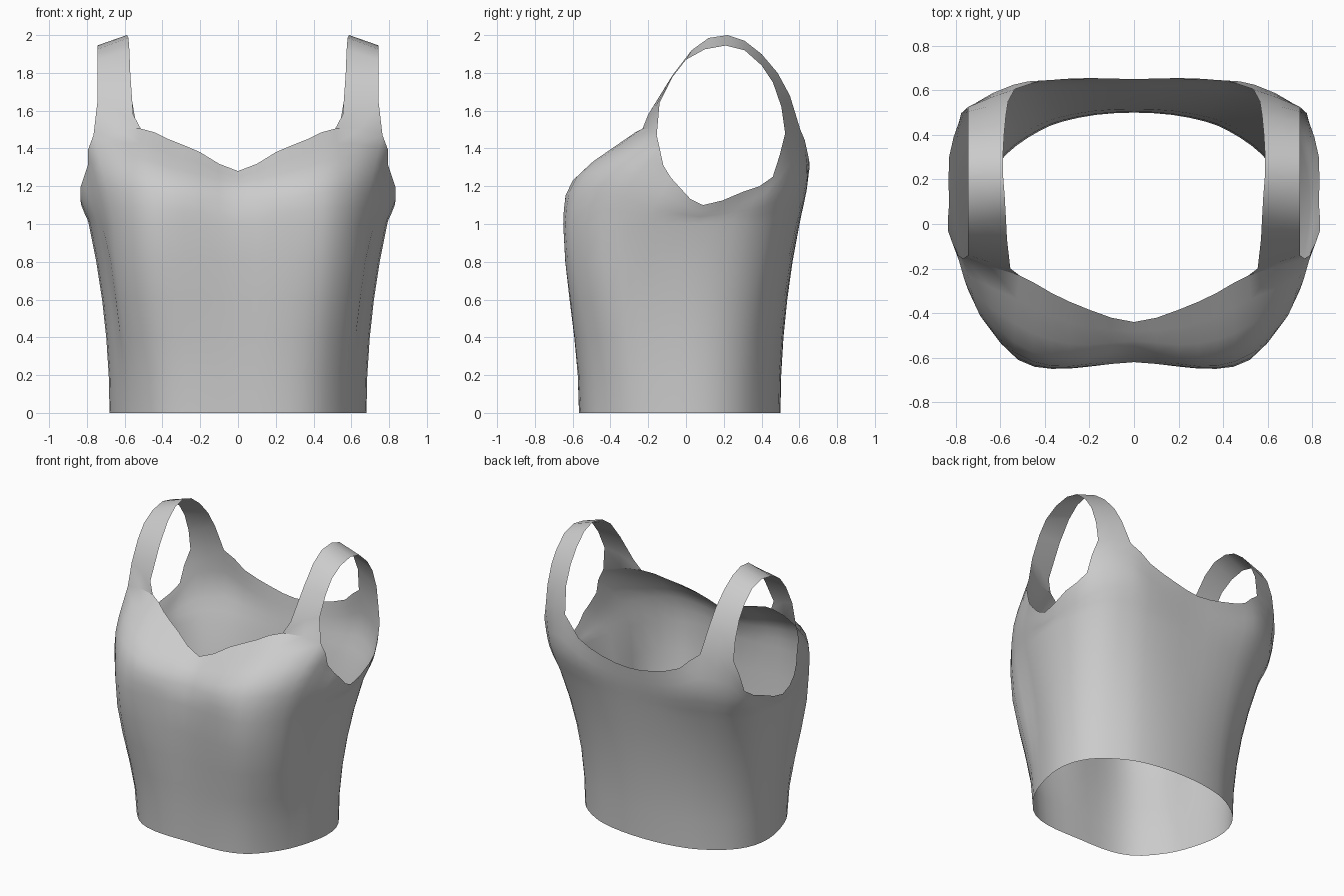
import bpy, bmesh
from mathutils import Vector as V

if "Cube" in bpy.data.objects:
    bpy.data.objects.remove(bpy.data.objects["Cube"])

# Half-body sections, front centre -> armhole -> back centre
HEM = [(0, -.565), (.19, -.565), (.34, -.54), (.46, -.47), (.565, -.34),
       (.62, -.23), (.66, -.10), (.68, .03), (.665, .16), (.61, .27),
       (.53, .35), (.42, .42), (.32, .46), (.17, .49), (0, .50)]
BUST = [(0, -.62), (.20, -.64), (.37, -.65), (.52, -.61), (.66, -.45),
        (.72, -.28), (.765, -.13), (.79, .07), (.775, .25), (.73, .38),
        (.64, .49), (.50, .555), (.38, .585), (.20, .60), (0, .60)]
CHEST = [(0, -.56, 1.18), (.20, -.60, 1.20), (.37, -.60, 1.23), (.54, -.53, 1.27),
         (.71, -.37, 1.25), (.765, -.22, 1.16), (.805, -.08, 1.10), (.81, .08, 1.05),
         (.80, .27, 1.09), (.775, .42, 1.13), (.70, .54, 1.22), (.54, .625, 1.25),
         (.40, .64, 1.20), (.20, .635, 1.16), (0, .63, 1.15)]
# Neckline, strap roots and armhole edge
EDGE = [(0, -.44, 1.28), (.20, -.385, 1.38), (.37, -.31, 1.45), (.515, -.23, 1.505),
        (.765, -.155, 1.47), (.795, -.12, 1.31), (.835, -.03, 1.19), (.83, .09, 1.10),
        (.83, .30, 1.17), (.785, .46, 1.25), (.745, .525, 1.48), (.535, .605, 1.50),
        (.40, .643, 1.38), (.20, .655, 1.31), (0, .65, 1.28)]
FRONT_ROOT, BACK_ROOT = 3, 10
# Strap rails between the roots
INNER = [(.555, -.20, 1.58), (.57, -.07, 1.79), (.575, .03, 1.92), (.58, .12, 1.985),
         (.588, .22, 2.0), (.588, .31, 1.97), (.583, .40, 1.90), (.575, .485, 1.80),
         (.565, .55, 1.68)]
OUTER = [(-.14, 1.64), (-.07, 1.78), (0, 1.87), (.10, 1.925), (.21, 1.945),
         (.31, 1.92), (.40, 1.84), (.46, 1.75), (.505, 1.62)]


def spline(a, b, c, d, t):
    return .5 * (2*b + (c - a)*t + (2*a - 5*b + 4*c - d)*t*t + (3*b - a - 3*c + d)*t**3)


def column(i):
    """One vertical line of the body, hem to edge."""
    hem, bust = V((*HEM[i], 0)), V((*BUST[i], 1))
    pts = []
    for k in range(5):
        t = k / 5
        f = t*t*(3 - 2*t) if i < 5 else t*t
        p = hem.lerp(bust, f)
        p.z = t
        pts.append(p)
    chest, edge = V(CHEST[i]), V(EDGE[i])
    ctrl = [pts[-1], bust, chest, edge, edge*2 - chest]
    for s in range(2):
        pts += [spline(*ctrl[s:s + 4], k / 3) for k in range(3)] if s else \
               [spline(pts[-1], bust, chest, edge, k / 3) for k in range(3)]
    return pts + [edge]


def flip(col):
    return [V((-p.x, p.y, p.z)) for p in col]


def add_grid(bm, cols):
    vs = [[bm.verts.new(p) for p in c] for c in cols]
    for a, b in zip(vs, vs[1:]):
        for k in range(len(a) - 1):
            bm.faces.new((a[k], b[k], b[k + 1], a[k + 1]))


# Body: control columns with a smooth column inserted between each pair
base = [column(i) for i in range(len(HEM))]
ext = [flip(base[1])] + base + [flip(base[-2])]
body = []
for i in range(1, len(ext) - 2):
    body.append(ext[i])
    body.append([spline(*q, .5) for q in zip(*ext[i - 1:i + 3])])
body.append(base[-1])
bm = bmesh.new()
add_grid(bm, body)

# Strap: three points across, welded to the edge points at both roots
strap = [[body[2*FRONT_ROOT + k][-1] for k in range(3)]]
for a, (y, z) in zip(INNER, OUTER):
    a, b = V(a), V((.745, y, z))
    strap.append([a, (a + b) / 2, b])
strap.append([body[2*BACK_ROOT + 2 - k][-1] for k in range(3)])
add_grid(bm, strap)

bmesh.ops.remove_doubles(bm, verts=bm.verts, dist=.0005)
bmesh.ops.recalc_face_normals(bm, faces=bm.faces)
if sum(f.normal.y for f in bm.faces if f.calc_center_median().y < -.5) > 0:
    bmesh.ops.reverse_faces(bm, faces=bm.faces)
mesh = bpy.data.meshes.new("tank_top")
bm.to_mesh(mesh)
bm.free()
top = bpy.data.objects.new("tank_top", mesh)
bpy.context.collection.objects.link(top)

# Mirror to the other side
mirror = top.modifiers.new("mirror", 'MIRROR')
mirror.use_clip = True
bpy.context.view_layer.objects.active = top
top.select_set(True)
bpy.ops.object.modifier_apply(modifier="mirror")
bpy.ops.object.shade_smooth_by_angle(angle=.7)
